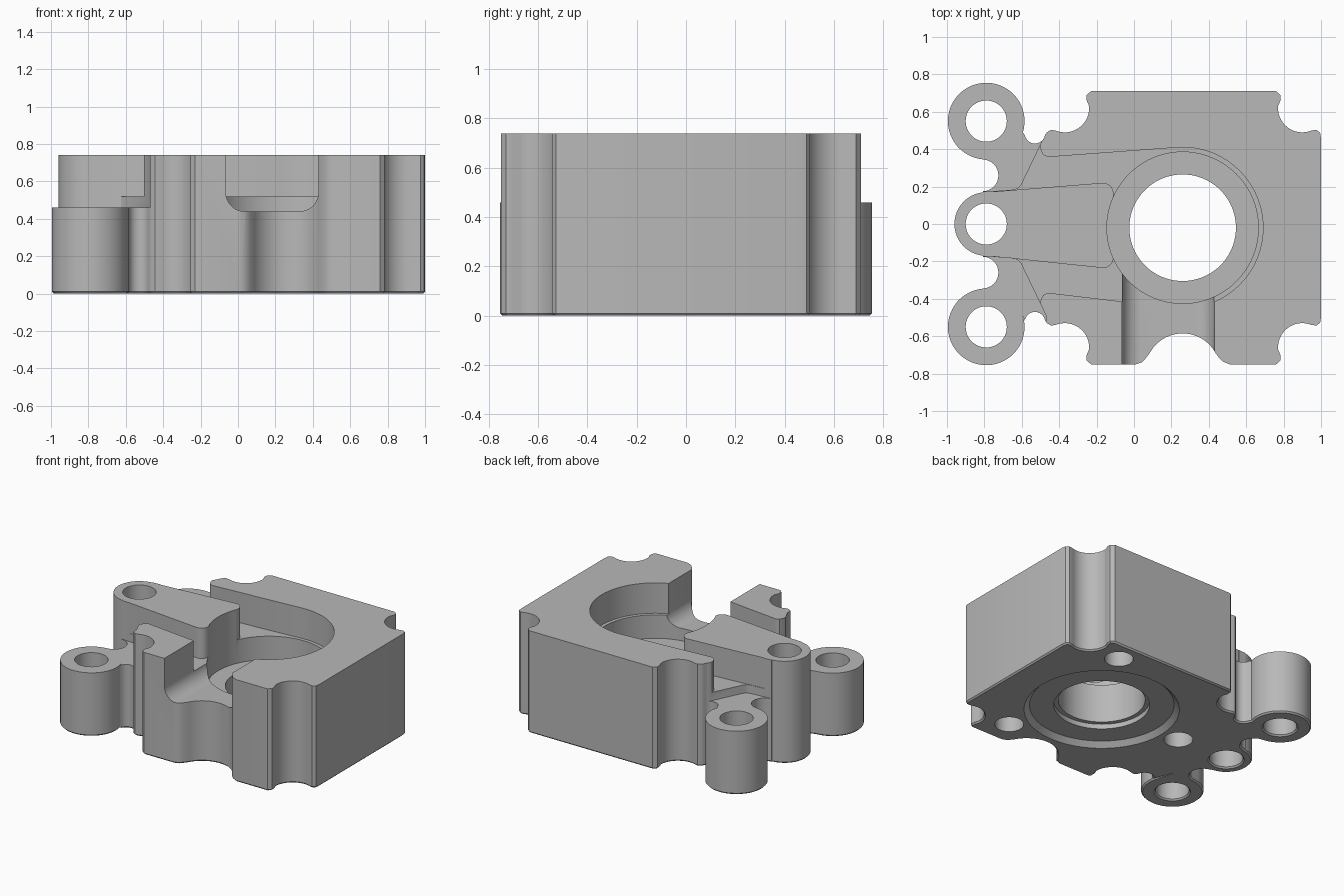
import bpy, bmesh
from math import cos, sin, radians, pi

old = bpy.data.objects.get("Cube")
if old:
    bpy.data.objects.remove(old, do_unlink=True)

TOP = 0.74          # overall height
LUG_TOP = 0.46      # height of the side lugs
FLOOR = 0.52        # floor of the upper pocket
CX, CY = 0.26, -0.02  # axis of the main bore

grey = bpy.data.materials.new("cast grey")
grey.use_nodes = True
grey.diffuse_color = (0.48, 0.48, 0.48, 1)
grey.node_tree.nodes["Principled BSDF"].inputs["Base Color"].default_value = (0.48, 0.48, 0.48, 1)


def arc(cx, cy, r, a0, a1, n=16):
    angles = [radians(a0 + (a1 - a0) * i / n) for i in range(n + 1)]
    return [(cx + r * cos(a), cy + r * sin(a)) for a in angles]


def flip(points):
    return [(x, -y) for x, y in reversed(points)]


def finish(bm, name):
    bmesh.ops.recalc_face_normals(bm, faces=bm.faces)
    mesh = bpy.data.meshes.new(name)
    bm.to_mesh(mesh)
    bm.free()
    mesh.materials.append(grey)
    ob = bpy.data.objects.new(name, mesh)
    bpy.context.collection.objects.link(ob)
    return ob


def prism(name, points, lo, hi, chamfer=0, along_y=False):
    """Extrude an outline along z, or an xz outline along y."""
    bm = bmesh.new()
    place = (lambda x, v: (x, lo, v)) if along_y else (lambda x, v: (x, v, lo))
    base = bm.faces.new([bm.verts.new(place(*p)) for p in points])
    edges = list(base.edges)
    new = bmesh.ops.extrude_face_region(bm, geom=[base], use_keep_orig=True)["geom"]
    shift = (0, hi - lo, 0) if along_y else (0, 0, hi - lo)
    bmesh.ops.translate(bm, vec=shift, verts=[g for g in new if isinstance(g, bmesh.types.BMVert)])
    bmesh.ops.recalc_face_normals(bm, faces=bm.faces)
    if chamfer:
        bmesh.ops.bevel(bm, geom=edges, offset=chamfer, segments=1, affect='EDGES')
    return finish(bm, name)


def lathe(name, profile, cx, cy, n=80):
    bm = bmesh.new()
    rings = [[bm.verts.new((cx + r * cos(2 * pi * i / n), cy + r * sin(2 * pi * i / n), z))
              for i in range(n)] for r, z in profile]
    for a, b in zip(rings, rings[1:]):
        for i in range(n):
            j = (i + 1) % n
            bm.faces.new((a[i], a[j], b[j], b[i]))
    bm.faces.new(rings[0])
    bm.faces.new(rings[-1])
    return finish(bm, name)


def cut(target, cutter):
    mod = target.modifiers.new("cut", 'BOOLEAN')
    mod.operation = 'DIFFERENCE'
    mod.solver = 'EXACT'
    mod.object = cutter
    bpy.context.view_layer.objects.active = target
    bpy.ops.object.modifier_apply(modifier=mod.name)
    bpy.data.objects.remove(cutter, do_unlink=True)


def half_outline(t, middle):
    """One half of the plan, right edge to left lug, with its long side at y = t."""
    return ([(1, t - .25), (.995, t - .222), (.975, t - .207), (.95, t - .21)]
            + arc(.9, t - .09, .13, -75, -185)
            + [(.783, t - .05), (.783, t - .02), (.76, t)]
            + middle
            + [(-.23, t), (-.253, t - .02), (-.253, t - .05)]
            + arc(-.37, t - .09, .13, 5, -105)
            + [(-.42, t - .21), (-.445, t - .207), (-.465, t - .22)]
            + arc(-.53, t - .225, .055, -10, -170, 10)
            + arc(-.79, .55, .205, -17, 264, 40)
            + arc(-.81, .26, .085, 89, -89)
            + arc(-.79, 0, .17, 96, 179, 14))


# Body with corner scallops, front scallop and three lugs
front_scallop = ([(.51, .75), (.475, .735), (.453, .713)]
                 + arc(CX, .785, .2, -28, -152, 24)
                 + [(.065, .715), (.045, .738), (.01, .75)])
outline = half_outline(.71, []) + flip(half_outline(.75, front_scallop))
body = prism("bearing_housing", outline, 0, TOP, chamfer=.01)

# Lower the outer lugs and shape the slanted left side of the block
step = [(-1.2, .173), (-.8, .173), (-.66, .182), (-.625, .19), (-.605, .21),
        (-.47, .49), (-.47, .53), (-.52, .9), (-1.2, .9)]
cut(body, prism("step_cutter_left", step, LUG_TOP, 1))
cut(body, prism("step_cutter_right", flip(step), LUG_TOP, 1))

# Pocket with two flared channels, leaving the tapered finger standing
side = [(-.46, .358), (-.485, .37), (-.498, .395), (-.505, .43), (-.75, .43)]
pocket = prism("pocket_cutter",
               arc(CX, CY, .43, -94, 94, 60) + side + [(x, -y - .01) for x, y in reversed(side)],
               FLOOR, 1)
edge = arc(-.165, .165, .055, 0, 95, 8) + [(-.79, .17), (-.95, .16)]
cut(pocket, prism("finger_cutter", edge + [(x, -y - .015 * (x > -.5)) for x, y in reversed(edge)],
                  .3, 1.2))
cut(body, pocket)

# Main bore with bottom recess, step and upper counterbore
cut(body, lathe("bore_cutter", [(.52, -.01), (.475, .035), (.315, .035), (.315, .07), (.285, .07),
                                (.285, .35), (.405, .35), (.405, 1)], CX, CY))

# Round-bottomed slot through the front wall
slot = ([(-.065, 1)] + arc(.035, .54, .1, 180, 270, 12)
        + arc(.33, .54, .1, 270, 360, 12) + [(.43, 1)])
cut(body, prism("slot_cutter", slot, -.95, -.22, along_y=True))

# Through holes in the lugs and blind holes in the underside
for y in (-.55, 0, .55):
    cut(body, lathe("lug_hole_cutter", [(.13, -.01), (.11, .01), (.11, 1)], -.79, y, 48))
for x, y in ((.6, .56), (.6, -.56), (-.38, 0)):
    cut(body, lathe("blind_hole_cutter", [(.095, -.1), (.095, .3)], x, y, 40))

bpy.ops.object.select_all(action='DESELECT')
body.select_set(True)
bpy.context.view_layer.objects.active = body
bpy.ops.object.shade_smooth_by_angle(angle=radians(32))
